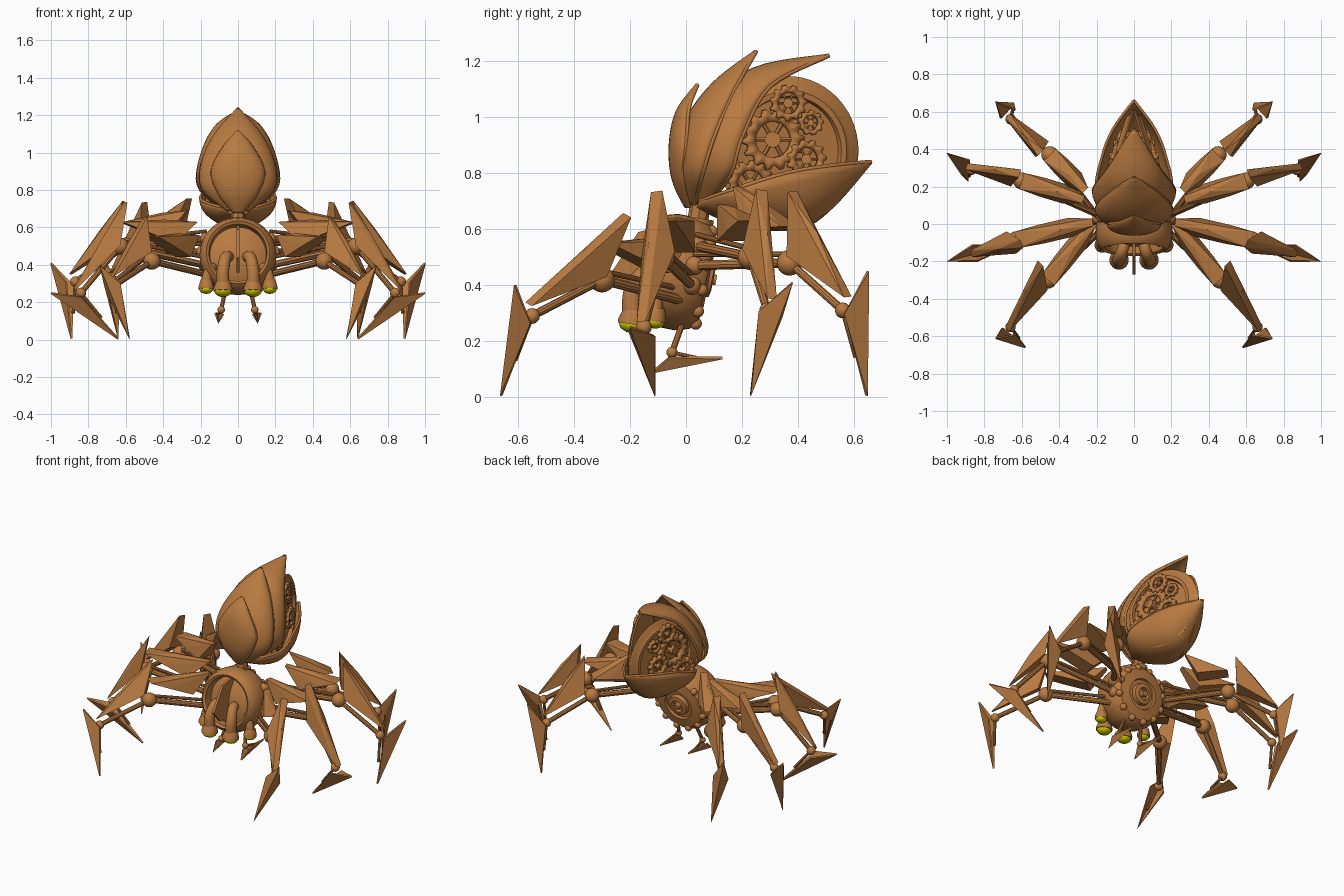
import bpy, bmesh
from math import sin, cos, pi, radians
from mathutils import Vector as V

old = bpy.data.objects.get("Cube")
if old:
    bpy.data.objects.remove(old, do_unlink=True)


def material(name, rgb):
    m = bpy.data.materials.new(name)
    m.use_nodes = True
    m.diffuse_color = (*rgb, 1)
    m.node_tree.nodes["Principled BSDF"].inputs["Base Color"].default_value = (*rgb, 1)
    return m


BRONZE = material("bronze", (0.48, 0.195, 0.053))
LIME = material("lime_glass", (0.62, 0.6, 0.0))


def finish(name, bm, mat=BRONZE, angle=35):
    bmesh.ops.remove_doubles(bm, verts=bm.verts, dist=0.0003)
    bmesh.ops.recalc_face_normals(bm, faces=bm.faces)
    me = bpy.data.meshes.new(name)
    bm.to_mesh(me)
    bm.free()
    me.materials.append(mat)
    for p in me.polygons:
        p.use_smooth = angle > 0
    if angle:
        me.set_sharp_from_angle(angle=radians(angle))
    ob = bpy.data.objects.new(name, me)
    bpy.context.scene.collection.objects.link(ob)
    return ob


def solidify(ob, thick):
    m = ob.modifiers.new("thickness", 'SOLIDIFY')
    m.thickness, m.offset = thick, 0


def grid(bm, rows):
    for a, b in zip(rows, rows[1:]):
        for i in range(len(a) - 1):
            bm.faces.new((a[i], a[i + 1], b[i + 1], b[i]))


def lathe(name, profile, origin, axis, mat=BRONZE, segs=32):
    """Spin (radius, height) points around an axis."""
    bm = bmesh.new()
    q = V(axis).to_track_quat('Z', 'Y')
    rows = [[bm.verts.new(V(origin) + q @ V((r * cos(2 * pi * k / segs), r * sin(2 * pi * k / segs), h)))
             for k in range(segs + 1)] for r, h in profile]
    grid(bm, rows)
    return finish(name, bm, mat)


def rod(name, a, b, r, segs=10):
    a, b = V(a), V(b)
    return lathe(name, [(0, 0), (r, 0), (r, (b - a).length), (0, (b - a).length)], a, b - a, BRONZE, segs)


def ball(name, c, r, squash=1.0, mat=BRONZE, axis=(0, 0, 1)):
    n = 10
    return lathe(name, [(r * sin(pi * i / n), -squash * r * cos(pi * i / n)) for i in range(n + 1)],
                 c, axis, mat, 20)


def plate(name, top, end, inner, wide, blunt, point, ridge=0.015, reach=0.0):
    """Faceted armour: ridge from top to end, wings near the inner joint that may reach on to the end."""
    s = (end - top).cross(inner - top).normalized()
    out = ((top + end) / 2 - inner).normalized()
    far = inner.lerp(end, reach)
    pts = [top.lerp(end, 0.4) + out * ridge]
    for p, w in ((top, blunt), (end, point), (inner, wide), (far, wide)):
        pts += [p + s * w, p - s * w]
    bm = bmesh.new()
    for p in pts:
        bm.verts.new(p)
    bmesh.ops.convex_hull(bm, input=bm.verts)
    finish(name, bm, angle=0)


def claw(name, top, tip, inner, wide):
    """Folded blade: two thin wings meeting along the outer ridge."""
    s = (tip - top).cross(inner - top).normalized() * wide
    bm = bmesh.new()
    a, b = bm.verts.new(top), bm.verts.new(tip)
    for w in (s, -s):
        bm.faces.new((a, b, bm.verts.new(inner + w)))
    solidify(finish(name, bm, angle=0), 0.01)


def smooth_path(pts, n=6):
    """Catmull-Rom samples through the points."""
    p = [V(pts[0])] + [V(x) for x in pts] + [V(pts[-1])]
    out = []
    for i in range(1, len(p) - 2):
        a, b, c, d = p[i - 1:i + 3]
        for k in range(n):
            t = k / n
            out.append(0.5 * (2 * b + (c - a) * t + (2 * a - 5 * b + 4 * c - d) * t * t
                              + (3 * b - a - 3 * c + d) * t ** 3))
    return out + [p[-2]]


def tube(name, pts, r, taper=1.0):
    cu = bpy.data.curves.new(name, 'CURVE')
    cu.dimensions = '3D'
    cu.bevel_depth, cu.bevel_resolution, cu.use_fill_caps = r, 3, True
    path = smooth_path(pts)
    sp = cu.splines.new('POLY')
    sp.points.add(len(path) - 1)
    for i, (q, v) in enumerate(zip(sp.points, path)):
        q.co = (*v, 1)
        q.radius = taper + (1 - taper) * i / len(path)
    sp.use_smooth = True
    cu.materials.append(BRONZE)
    bpy.context.scene.collection.objects.link(bpy.data.objects.new(name, cu))


def shell(name, centre, edge):
    """Leaf shell: centre line (y, z), rim line (half width, y, z)."""
    bm = bmesh.new()
    n = 16
    rows = []
    for c, e in zip(smooth_path([(0, y, z) for y, z in centre]), smooth_path(edge)):
        base = V((0, e.y, e.z))
        angles = [pi * (k / n - 0.5) for k in range(n + 1)]
        rows.append([bm.verts.new(base + (c - base) * cos(t) + V((max(e.x, 0) * sin(t), 0, 0))) for t in angles])
    grid(bm, rows)
    solidify(finish(name, bm, angle=50), 0.014)
    for s in (1, -1):
        tube(name + "_rim", [(s * x, y, z) for x, y, z in edge], 0.008)


SLANT, CORE = 0.32, V((0, 0.335, 0.88))


def gear(name, side, x, y, z, r, teeth):
    """Toothed ring on the slanted side of the abdomen, with spokes and a hub."""
    def at(dx, dy, dz):
        return V((side * (x + dx - SLANT * (y + dy - CORE.y)), y + dy, z + dz))
    bm = bmesh.new()
    n = teeth * 4
    rows = [[], []]
    for k in range(n + 1):
        a = 2 * pi * k / n
        for row, rad in zip(rows, (r if k % 4 < 2 else r * 0.84, r * 0.58)):
            row.append(bm.verts.new(at(0, rad * cos(a), rad * sin(a))))
    grid(bm, rows)
    solidify(finish(name, bm, angle=30), 0.024)
    for k in range(3):
        dy, dz = r * 0.65 * cos(k * pi / 3), r * 0.65 * sin(k * pi / 3)
        rod(name + "_spoke", at(0, -dy, -dz), at(0, dy, dz), r * 0.07, 6)
    rod(name + "_hub", at(-0.02, 0, 0), at(0.02, 0, 0), r * 0.26, 16)


# Head: tilted drum with a ringed front face and a stepped rear hub
HEAD, AXIS = V((0, 0, 0.44)), V((0, 1, -0.2)).normalized()
lathe("head_drum", [(0, -0.115), (0.07, -0.11), (0.13, -0.085), (0.15, -0.075), (0.155, -0.13), (0.17, -0.14),
                    (0.19, -0.12), (0.205, -0.07), (0.205, 0.0), (0.19, 0.05), (0.165, 0.075), (0.1, 0.085),
                    (0.095, 0.07), (0.07, 0.07), (0.065, 0.095), (0.04, 0.1), (0.035, 0.08), (0.02, 0.08),
                    (0.018, 0.11), (0, 0.11)], HEAD, AXIS, segs=48)
for k in range(12):
    a = pi * (k + 0.5) / 6
    ball("rear_bolt", HEAD + AXIS * 0.065 + V((0.17 * cos(a), 0.03 * sin(a), 0.17 * sin(a))), 0.022)

# Thin fin in the middle of the face
bm = bmesh.new()
bm.faces.new([bm.verts.new((0, y, z)) for y, z in [(-0.04, 0.62), (-0.17, 0.59), (-0.27, 0.44), (-0.2, 0.36), (-0.06, 0.36)]])
solidify(finish("face_fin", bm, angle=0), 0.016)

# Neck
rod("neck", (0, 0.03, 0.56), (0, 0.06, 0.74), 0.037, 8)
rod("neck_collar", (0, 0.04, 0.61), (0, 0.045, 0.64), 0.055, 12)

# Abdomen core: inner drum, with a slanted ringed face on each side
lathe("abdomen_core", [(0, -0.04), (0.16, -0.04), (0.16, 0.04), (0, 0.04)], CORE, (1, 0, 0), segs=40)
for s in (1, -1):
    lathe("clockwork_face", [(0, 0.09), (0.19, 0.09), (0.195, 0.112), (0.215, 0.112), (0.23, 0.1), (0.255, 0.096),
                             (0.267, 0.088), (0.262, 0.08), (0, 0.08)], CORE, (s, SLANT, 0), segs=56)

# Overlapping shells
shell("front_shield", [(0.0, 0.68), (-0.045, 0.78), (-0.055, 0.9), (-0.03, 1.02), (0.04, 1.115)],
      [(0.02, 0.01, 0.68), (0.10, -0.01, 0.78), (0.138, 0.0, 0.9), (0.075, 0.01, 1.03), (0, 0.04, 1.115)])
shell("middle_shell", [(0.02, 0.69), (-0.025, 0.82), (0.0, 0.98), (0.1, 1.12), (0.25, 1.235)],
      [(0.05, 0.03, 0.69), (0.185, 0.06, 0.8), (0.195, 0.1, 0.93), (0.125, 0.17, 1.09), (0, 0.25, 1.235)])
shell("crown_shell", [(0.04, 0.69), (0.0, 0.85), (0.06, 1.02), (0.24, 1.17), (0.51, 1.22)],
      [(0.06, 0.08, 0.69), (0.2, 0.16, 0.8), (0.21, 0.2, 0.93), (0.135, 0.3, 1.11), (0, 0.51, 1.22)])
shell("belly_shell", [(0.04, 0.68), (0.2, 0.615), (0.4, 0.605), (0.52, 0.68), (0.66, 0.84)],
      [(0.06, 0.05, 0.7), (0.195, 0.18, 0.745), (0.17, 0.36, 0.8), (0.11, 0.51, 0.825), (0, 0.66, 0.84)])

GEARS = [(0.31, 0.92, 0.11, 14), (0.365, 1.05, 0.065, 11), (0.445, 0.98, 0.045, 9),
         (0.43, 0.85, 0.07, 11), (0.23, 0.76, 0.085, 13)]

# Legs: hip, hip plate top, knee, shin plate top, ankle, claw top, claw tip, shin half width
LEGS = {
    "front": [(0.13, 0.01, 0.34), (0.22, 0.0, 0.56), (0.46, -0.30, 0.42), (0.5, -0.21, 0.65),
              (0.66, -0.55, 0.29), (0.74, -0.61, 0.40), (0.58, -0.66, 0.005), 0.055],
    "second": [(0.18, 0.02, 0.4), (0.22, 0.01, 0.63), (0.63, -0.085, 0.5), (0.6, -0.105, 0.735),
               (0.84, -0.15, 0.25), (1.0, -0.2, 0.25), (0.64, -0.11, 0.005), 0.065],
    "third": [(0.17, 0.04, 0.54), (0.27, 0.13, 0.69), (0.6, 0.23, 0.5), (0.61, 0.27, 0.74),
              (0.87, 0.29, 0.31), (1.0, 0.38, 0.41), (0.89, 0.23, 0.005), 0.05],
    "back": [(0.19, 0.03, 0.47), (0.26, 0.18, 0.755), (0.45, 0.37, 0.48), (0.5, 0.38, 0.735),
             (0.66, 0.56, 0.31), (0.74, 0.65, 0.45), (0.64, 0.645, 0.005), 0.055],
}

for s in (1, -1):
    def m(p):
        return V((s * p[0], p[1], p[2]))

    up = V((0, 0, 1))
    for leg, (*joints, width) in LEGS.items():
        hip, htop, knee, ktop, ankle, ctop, tip = map(m, joints)
        ball(leg + "_hip", hip, 0.034)
        ball(leg + "_knee", knee, 0.046)
        ball(leg + "_ankle", ankle, 0.028)
        rod(leg + "_thigh_rod", hip, knee, 0.018)
        rod(leg + "_thigh_piston", hip + up * 0.04, knee + up * 0.03, 0.01)
        plate(leg + "_thigh_plate", htop, knee + up * 0.13, htop.lerp(knee, 0.3) - up * 0.075,
              0.052, 0.02, 0.045, reach=0.55)
        rod(leg + "_shin_rod", knee, ankle, 0.015)
        plate(leg + "_shin_plate", ktop, ankle.lerp(ctop, 0.2) + up * 0.02,
              knee.lerp(ktop, 0.25).lerp(ankle, 0.15), width, 0.022, 0.018)
        rod(leg + "_claw_rod", ankle, ankle.lerp(tip, 0.55), 0.009)
        claw(leg + "_claw", ctop, tip, ankle.lerp(ctop.lerp(tip, 0.35), 0.3), 0.045)

    # Feelers under the head
    a, b = m((0.06, 0.0, 0.3)), m((0.09, -0.05, 0.16))
    ball("feeler_hip", a, 0.03)
    ball("feeler_joint", b, 0.02)
    rod("feeler_rod", a, b, 0.011)
    rod("feeler_strut", b, m((0.1, 0.04, 0.14)), 0.007)
    claw("feeler_claw", m((0.105, -0.12, 0.09)), m((0.105, 0.13, 0.14)), m((0.1, -0.06, 0.14)), 0.022)

    # Curved eye stalks with bell ends and glass eyes
    for path, r in (([(0.045, -0.09, 0.44), (0.065, -0.15, 0.44), (0.08, -0.19, 0.37), (0.08, -0.19, 0.28)], 0.038),
                    ([(0.11, -0.05, 0.38), (0.145, -0.1, 0.385), (0.165, -0.11, 0.34), (0.17, -0.11, 0.29)], 0.03)):
        tube("eye_stalk", [m(p) for p in path], r, 0.75)
        end, look = m(path[-1]), V((0, -0.15, -1)).normalized()
        lathe("eye_bell", [(0, -0.03), (r, -0.03), (r * 1.35, 0.005), (r * 1.35, 0.02), (0, 0.02)], end, look)
        ball("eye_glass", end + look * 0.02, r * 1.22, 0.68, LIME, look)

    # Clockwork on each side
    for i, (y, z, r, n) in enumerate(GEARS):
        gear("gear", s, 0.106 + 0.014 * (i % 2), y, z, r, n)
